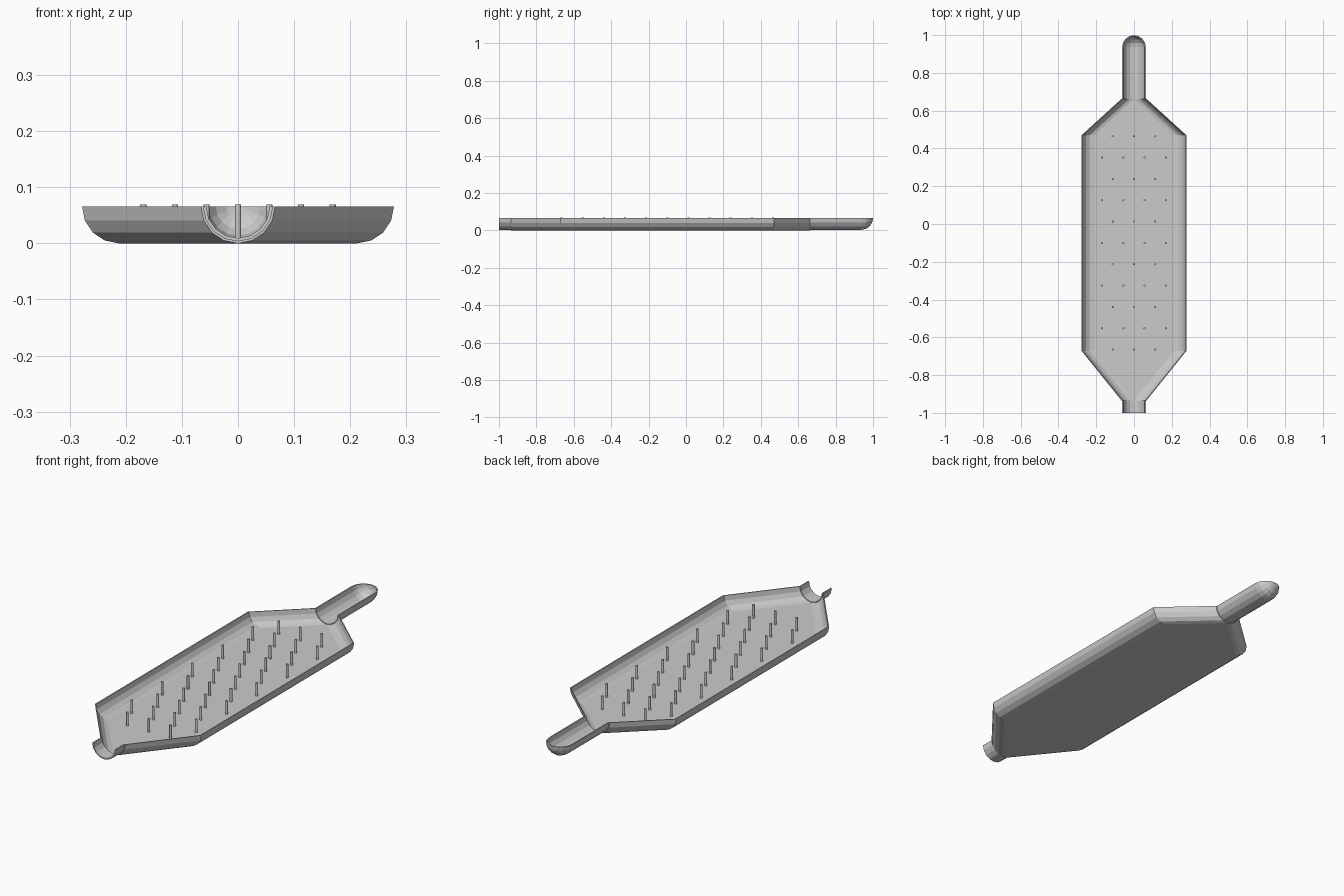
import bpy, bmesh, math
from mathutils import Matrix

if "Cube" in bpy.data.objects:
    bpy.data.objects.remove(bpy.data.objects["Cube"])

RIM = 0.066      # rim height
T = 0.006        # wall thickness
PIPE = 0.0625    # channel radius
STEPS = 4        # facets per quarter round


def half_round(y, w, r):
    """U-shaped profile: quarter rounds of radius r, half width w."""
    pts = []
    for side in (-1, 1):
        for i in range(STEPS + 1):
            a = math.pi / 2 * (i if side < 0 else STEPS - i) / STEPS
            x = side * (w - r + r * math.cos(a))
            pts.append((x, y, RIM - r * math.sin(a)))
    return pts


# Stations along the tray: (y, half width, rounding radius)
stations = [
    (-1.0, PIPE, PIPE), (-0.935, PIPE, PIPE),
    (-0.935, RIM, RIM), (-0.672, 0.278, RIM),
    (0.47, 0.278, RIM), (0.663, RIM, RIM),
    (0.663, PIPE, PIPE), (1 - PIPE, PIPE, PIPE),
]
outer = [half_round(*s) for s in stations]
inner = [half_round(y, w - T, r - T) for y, w, r in stations]

# Domed end of the long channel
for i in range(1, STEPS + 1):
    a = math.pi / 2 * i / STEPS
    for rows, r in ((outer, PIPE), (inner, PIPE - T)):
        k = r * max(math.cos(a), 0.0)
        rows.append(half_round(1 - PIPE + r * math.sin(a), k, k))

# Tray shell, lofted through closed outer and inner rings
bm = bmesh.new()
rings = [[bm.verts.new(p) for p in o + n[::-1]] for o, n in zip(outer, inner)]
for a, b in zip(rings, rings[1:]):
    for i in range(len(a)):
        j = (i + 1) % len(a)
        bm.faces.new((a[i], a[j], b[j], b[i]))
first, n = rings[0], len(rings[0])
for i in range(n // 2 - 1):
    bm.faces.new((first[i], first[n - 1 - i], first[n - 2 - i], first[i + 1]))
bmesh.ops.remove_doubles(bm, verts=bm.verts, dist=1e-5)
bmesh.ops.recalc_face_normals(bm, faces=bm.faces)
mesh = bpy.data.meshes.new("tray_shell")
bm.to_mesh(mesh)
bm.free()
bpy.context.collection.objects.link(bpy.data.objects.new("tray_shell", mesh))

# Staggered pegs standing on the floor, rows of three and four
bm = bmesh.new()
z0, z1 = T * 0.5, 0.069
for row in range(11):
    count = 3 if row % 2 == 0 else 4
    y = 0.465 - row * 0.113
    for c in range(count):
        x = (c - (count - 1) / 2) * 0.1125
        bmesh.ops.create_cone(bm, cap_ends=True, segments=12, radius1=0.0055,
                              radius2=0.0055, depth=z1 - z0,
                              matrix=Matrix.Translation((x, y, (z0 + z1) / 2)))
mesh = bpy.data.meshes.new("pegs")
bm.to_mesh(mesh)
bm.free()
bpy.context.collection.objects.link(bpy.data.objects.new("pegs", mesh))
